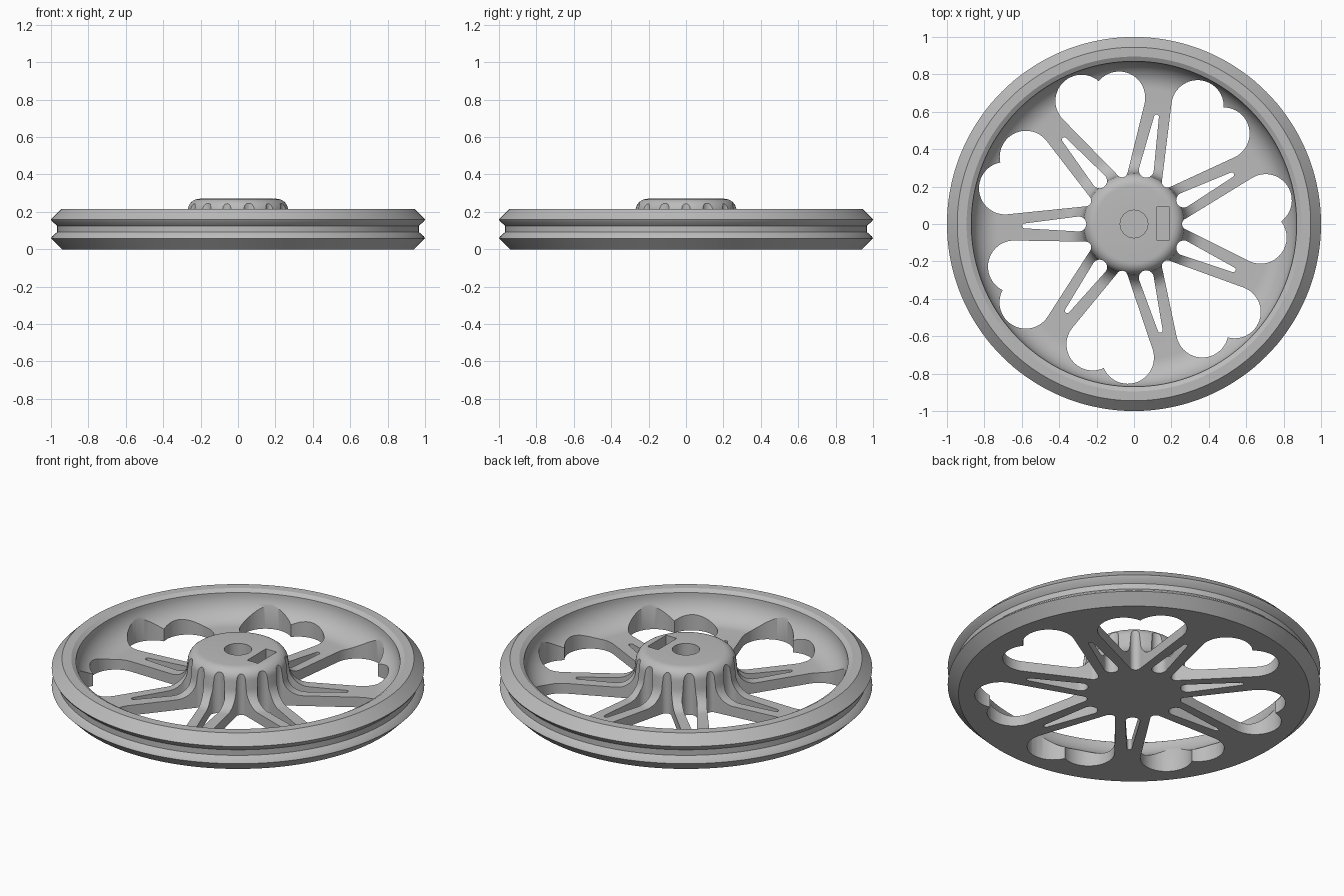
import bpy, bmesh, math
from mathutils import Vector

SPOKES = 7
STEP = 2 * math.pi / SPOKES

cube = bpy.data.objects.get("Cube")
if cube:
    bpy.data.objects.remove(cube)

grey = bpy.data.materials.new("cast grey")
grey.use_nodes = True
grey.diffuse_color = (0.5, 0.5, 0.5, 1)
grey.node_tree.nodes["Principled BSDF"].inputs["Base Color"].default_value = (0.5, 0.5, 0.5, 1)


def polar(r, a):
    return Vector((r * math.cos(a), r * math.sin(a)))


def arc(c, r, a0, a1, n=12):
    """Points on a circle from angle a0 to a1 (radians)."""
    return [Vector(c) + polar(r, a0 + (a1 - a0) * i / n) for i in range(n + 1)]


def make_object(name, bm):
    bmesh.ops.recalc_face_normals(bm, faces=bm.faces)
    mesh = bpy.data.meshes.new(name)
    bm.to_mesh(mesh)
    bm.free()
    mesh.materials.append(grey)
    ob = bpy.data.objects.new(name, mesh)
    bpy.context.collection.objects.link(ob)
    return ob


def lathe(name, profile, segments=144):
    """Revolve an (r, z) profile whose ends lie on the axis."""
    bm = bmesh.new()
    rings = []
    for r, z in profile:
        if r < 1e-6:
            rings.append([bm.verts.new((0, 0, z))] * segments)
        else:
            rings.append([bm.verts.new((*polar(r, 2 * math.pi * i / segments), z))
                          for i in range(segments)])
    for a, b in zip(rings, rings[1:]):
        for i in range(segments):
            j = (i + 1) % segments
            quad = list(dict.fromkeys((a[i], a[j], b[j], b[i])))
            bm.faces.new(quad)
    return make_object(name, bm)


def add_prism(bm, outline, z0, z1, turn=0):
    """Extrude a flat outline, turned about the wheel axis."""
    pts = [polar(p.length, math.atan2(p.y, p.x) + turn) for p in outline]
    low = [bm.verts.new((*p, z0)) for p in pts]
    high = [bm.verts.new((*p, z1)) for p in pts]
    bm.faces.new(low)
    bm.faces.new(high)
    for i in range(len(pts)):
        j = (i + 1) % len(pts)
        bm.faces.new((low[i], low[j], high[j], high[i]))


def tangent(c1, r1, c2, r2, side):
    """Normal angle of the outer tangent line shared by two circles."""
    d = c2 - c1
    return math.atan2(d.y, d.x) + side * math.acos((r1 - r2) / d.length)


def heart_outline():
    tip, tr = Vector((0.287, 0)), 0.03
    left, right, lr = polar(0.715, math.radians(10.2)), polar(0.68, math.radians(-6.1)), 0.14
    up = tangent(tip, tr, left, lr, 1)
    down = tangent(tip, tr, right, lr, -1)
    d = left - right
    across = math.atan2(d.y, d.x)
    g = math.acos(d.length / 2 / lr)
    return (arc(right, lr, down, across - g, 24)
            + arc(left, lr, across - math.pi + g, up, 24)[1:]
            + arc(tip, tr, up, down + 2 * math.pi, 12))


def slot_outline():
    base, br = Vector((0.295, 0)), 0.04
    end, er = polar(0.585, math.radians(1)), 0.013
    up, down = tangent(base, br, end, er, 1), tangent(base, br, end, er, -1)
    return arc(end, er, down, up, 8) + arc(base, br, up, down + 2 * math.pi, 14)


# Wheel body: hub, web, bowl and grooved rim in one section
half = math.pi / 2
profile = [(0, 0.27)]
profile += arc((0.205, 0.205), 0.065, half, 0, 8)
profile += arc((0.38, 0.165), 0.105, math.pi, 1.5 * math.pi, 10)
profile += arc((0.73, 0.2), 0.14, -half, 0, 12)
profile += [(0.895, 0.215), (0.945, 0.215), (1, 0.16), (0.995, 0.15), (0.967, 0.125),
            (0.967, 0.092), (0.995, 0.068), (1, 0.058), (0.942, 0), (0, 0)]
wheel = lathe("spoked_wheel", profile)

# Openings between spokes and the slots that split each spoke
bm = bmesh.new()
heart, slot = heart_outline(), slot_outline()
for i in range(SPOKES):
    add_prism(bm, heart, -0.1, 0.4, i * STEP)
    add_prism(bm, slot, -0.1, 0.4, (i + 0.5) * STEP)
openings = make_object("spoke_openings_cutter", bm)

# Blind axle bore and off-centre key pocket in the hub top
bm = bmesh.new()
add_prism(bm, arc((0, 0), 0.074, 0, 2 * math.pi, 40)[:-1], 0.13, 0.4)
pocket = [Vector(p) for p in ((0.12, -0.085), (0.19, -0.085), (0.19, 0.09), (0.12, 0.09))]
add_prism(bm, pocket, 0.17, 0.4)
hub_cut = make_object("hub_recess_cutter", bm)

bpy.context.view_layer.objects.active = wheel
wheel.select_set(True)
for cutter in (openings, hub_cut):
    mod = wheel.modifiers.new("cut", "BOOLEAN")
    mod.operation = "DIFFERENCE"
    mod.solver = "EXACT"
    mod.object = cutter
    bpy.ops.object.modifier_apply(modifier=mod.name)
    bpy.data.objects.remove(cutter)

bpy.ops.object.shade_smooth_by_angle(angle=math.radians(30))
